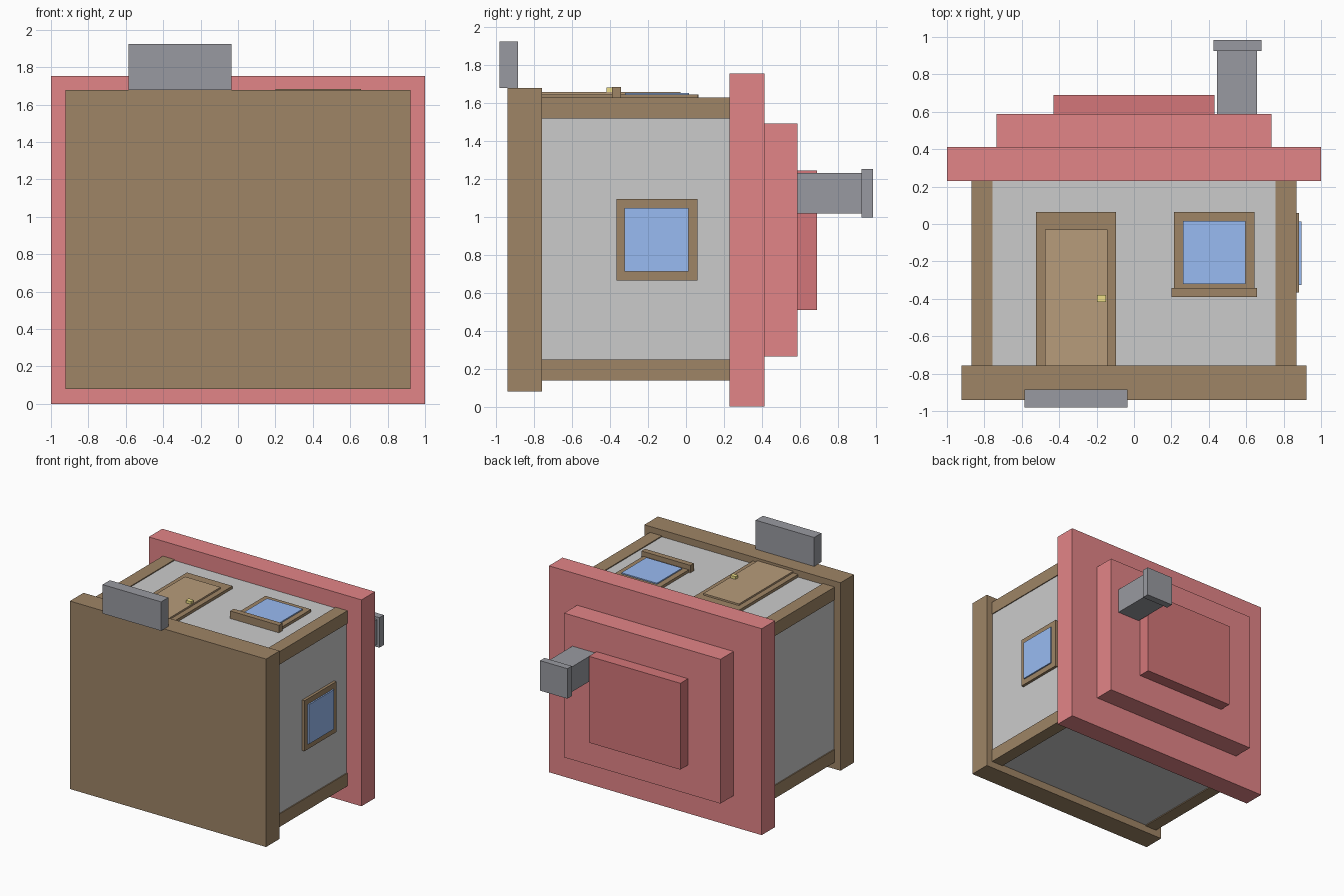
import bpy

if "Cube" in bpy.data.objects:
    bpy.data.objects.remove(bpy.data.objects["Cube"])


def material(name, srgb):
    """Material from a display colour, converted to linear."""
    m = bpy.data.materials.new(name)
    lin = [c / 12.92 if c <= 0.04045 else ((c + 0.055) / 1.055) ** 2.4 for c in srgb]
    m.diffuse_color = (*lin, 1)
    m.use_nodes = True
    m.node_tree.nodes["Principled BSDF"].inputs["Base Color"].default_value = m.diffuse_color
    return m


WOOD = material("wood", (0.62, 0.52, 0.40))
DOOR = material("door_wood", (0.72, 0.61, 0.48))
ROOF = material("roof_red", (0.89, 0.52, 0.53))
ROOF_TOP = material("roof_red_dark", (0.83, 0.465, 0.475))
STONE = material("stone", (0.60, 0.605, 0.63))
GLASS = material("glass", (0.60, 0.735, 0.95))
BRASS = material("brass", (0.93, 0.87, 0.53))


def box(name, x, y, z, mat=None):
    """Box spanning the given (low, high) ranges."""
    bpy.ops.mesh.primitive_cube_add(size=1, location=[(a + b) / 2 for a, b in (x, y, z)])
    ob = bpy.context.object
    ob.name = name
    ob.scale = [b - a for a, b in (x, y, z)]
    bpy.ops.object.transform_apply(location=False, rotation=False, scale=True)
    if mat:
        ob.data.materials.append(mat)
    return ob


# The house lies on its back edge: its facade faces +z and its roof +y
# Plinth, walls and doorstep
box("plinth", (-0.922, 0.922), (-0.94, -0.757), (0.08, 1.677), WOOD)
box("walls", (-0.86, 0.86), (-0.757, 0.23), (0.145, 1.619))
box("doorstep", (-0.585, -0.035), (-0.982, -0.885), (1.677, 1.923), STONE)

# Four corner posts
for side, x in (("left", (-0.868, -0.757)), ("right", (0.757, 0.868))):
    for end, z in (("back", (0.137, 0.247)), ("front", (1.517, 1.627))):
        box(f"post_{end}_{side}", x, (-0.757, 0.23), z, WOOD)

# Stepped roof, tiers centred on the same axis
for i, (hx, y, hz, mat) in enumerate([(1.0, (0.23, 0.412), 0.877, ROOF),
                                      (0.735, (0.412, 0.587), 0.613, ROOF),
                                      (0.43, (0.587, 0.69), 0.367, ROOF_TOP)]):
    box(f"roof_tier_{i + 1}", (-hx, hx), y, (0.877 - hz, 0.877 + hz), mat)

# Chimney
box("chimney", (0.443, 0.657), (0.587, 0.925), (1.017, 1.23), STONE)
box("chimney_cap", (0.425, 0.682), (0.925, 0.985), (0.997, 1.252), STONE)

# Door
box("door_frame", (-0.525, -0.097), (-0.757, 0.065), (1.6, 1.642), WOOD)
box("door", (-0.477, -0.143), (-0.757, -0.03), (1.61, 1.656), DOOR)
box("door_knob", (-0.198, -0.15), (-0.418, -0.38), (1.65, 1.679), BRASS)

# Front window
box("front_window_frame", (0.214, 0.643), (-0.365, 0.063), (1.6, 1.642), WOOD)
box("front_window_glass", (0.262, 0.597), (-0.322, 0.016), (1.61, 1.652), GLASS)
box("front_window_sill", (0.2, 0.658), (-0.39, -0.343), (1.6, 1.683), WOOD)

# Right side window
box("side_window_frame", (0.84, 0.883), (-0.367, 0.06), (0.665, 1.094), WOOD)
box("side_window_glass", (0.85, 0.895), (-0.325, 0.014), (0.712, 1.047), GLASS)
